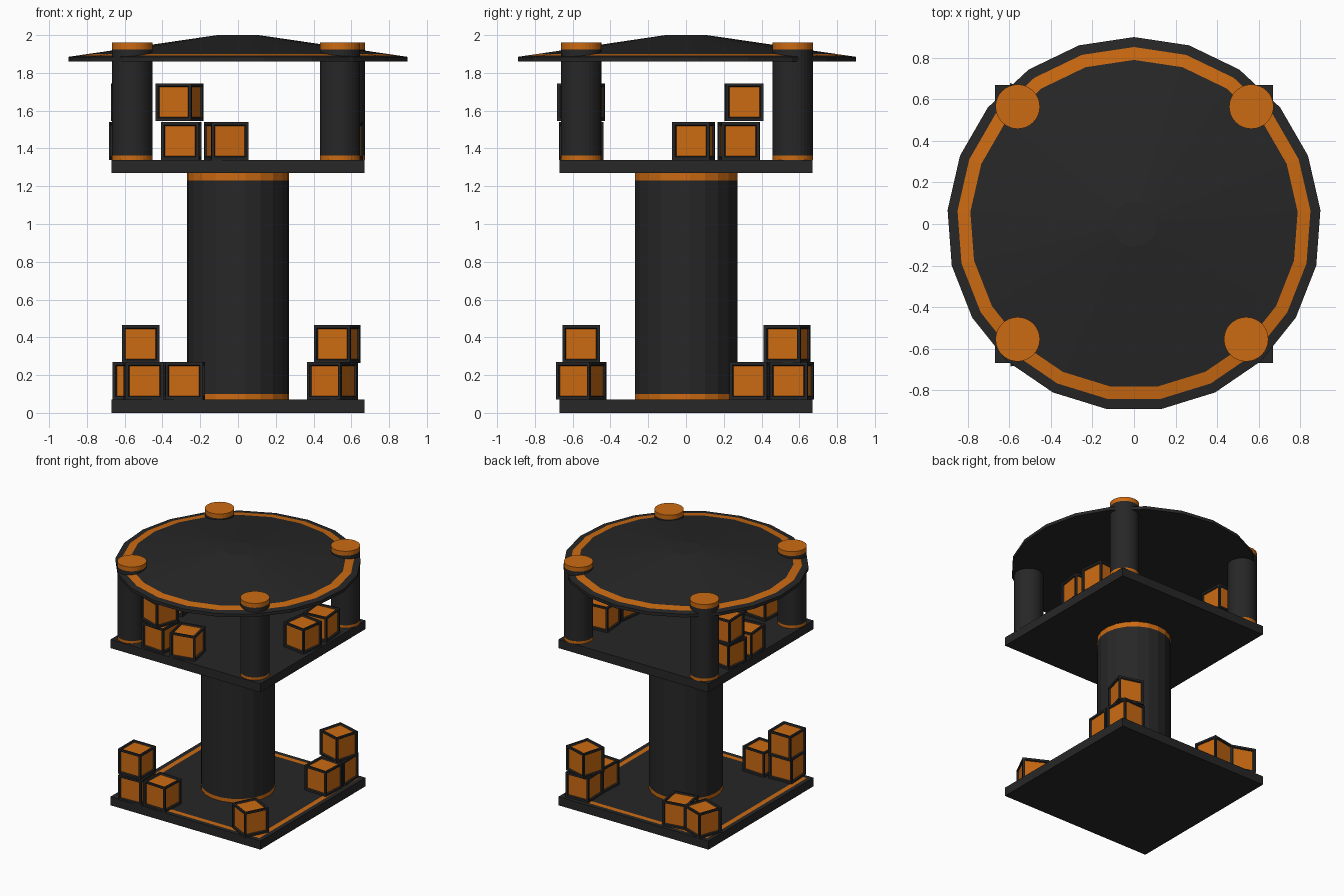
import bpy, bmesh, math
from mathutils import Matrix

if "Cube" in bpy.data.objects:
    bpy.data.objects.remove(bpy.data.objects["Cube"])


def material(name, color):
    m = bpy.data.materials.new(name)
    m.diffuse_color = color
    m.use_nodes = True
    m.node_tree.nodes["Principled BSDF"].inputs["Base Color"].default_value = m.diffuse_color
    return m


MATS = [material("charcoal", (0.02, 0.02, 0.02, 1)), material("orange", (0.6, 0.145, 0.006, 1))]


def to_mesh(name, bm):
    bmesh.ops.recalc_face_normals(bm, faces=bm.faces[:])
    me = bpy.data.meshes.new(name)
    bm.to_mesh(me)
    bm.free()
    for m in MATS:
        me.materials.append(m)
    return me


def place(name, me, loc=(0, 0, 0), turn=0):
    ob = bpy.data.objects.new(name, me)
    ob.location = loc
    ob.rotation_euler.z = math.radians(turn)
    bpy.context.collection.objects.link(ob)
    return ob


def lathe(name, profile, bands, sides, loc=(0, 0, 0), cap_mat=0):
    """Turn (radius, z) points, bottom to top; bands lists the orange segments."""
    bm = bmesh.new()
    rings = []
    for r, z in profile:
        angles = [math.pi / 2 + i * math.tau / sides for i in range(sides)]
        rings.append([bm.verts.new((r * math.cos(a), r * math.sin(a), z)) for a in angles])
    for k, (lo, hi) in enumerate(zip(rings, rings[1:])):
        for i in range(sides):
            j = (i + 1) % sides
            f = bm.faces.new((lo[i], lo[j], hi[j], hi[i]))
            f.material_index = int(k in bands)
    bm.faces.new(rings[0][::-1])
    bm.faces.new(rings[-1]).material_index = cap_mat
    return place(name, to_mesh(name, bm), loc)


def slab(name, z0, z1, stripe):
    bm = bmesh.new()
    bmesh.ops.create_cube(bm, size=1, matrix=Matrix.Translation((0, 0, (z0 + z1) / 2))
                          @ Matrix.Diagonal((1.34, 1.34, z1 - z0, 1)))
    if stripe:
        top = max(bm.faces, key=lambda f: f.calc_center_median().z)
        bmesh.ops.inset_region(bm, faces=[top], thickness=0.05)
        ring = bmesh.ops.inset_region(bm, faces=[top], thickness=0.055)["faces"]
        for f in ring:
            f.material_index = 1
    return place(name, to_mesh(name, bm))


def crate_mesh():
    bm = bmesh.new()
    bmesh.ops.create_cube(bm, size=0.2)
    panels = bm.faces[:]
    bmesh.ops.inset_individual(bm, faces=panels, thickness=0.022)
    bmesh.ops.inset_individual(bm, faces=panels, thickness=0.007, depth=-0.01)
    for f in panels:
        f.material_index = 1
    return to_mesh("crate", bm)


# Platforms and central column
slab("base_platform", 0, 0.07, True)
slab("upper_platform", 1.27, 1.34, False)
lathe("central_column", [(0.272, 0.07), (0.272, 0.1), (0.272, 1.23), (0.272, 1.27)], {0, 2}, 21)

# Corner pillars poking through the roof
for i, (x, y) in enumerate([(-0.56, -0.555), (0.54, -0.555), (0.565, 0.565), (-0.56, 0.565)]):
    lathe(f"roof_pillar_{i + 1}", [(0.107, 1.34), (0.107, 1.362), (0.107, 1.925), (0.107, 1.96)],
          {0, 2}, 32, (x, y, 0), cap_mat=1)

# Shallow conical roof with an orange ring
lathe("roof", [(0.9, 1.86), (0.9, 1.885), (0.852, 1.892), (0.79, 1.901), (0.11, 2.0)], {2}, 21)

# Crates: x, y, z centre, turn in degrees
CRATES = [
    (-0.50, -0.58, 0.17, 3), (-0.28, -0.565, 0.17, -3), (-0.515, -0.555, 0.365, 0),
    (0.50, -0.555, 0.17, -27),
    (0.53, 0.335, 0.17, -3), (0.53, 0.54, 0.17, 2), (0.525, 0.535, 0.365, -16),
    (-0.535, 0.55, 0.17, -20), (-0.32, 0.53, 0.17, 10),
    (-0.30, -0.555, 1.44, -4), (-0.062, -0.555, 1.44, 12), (-0.31, -0.555, 1.645, -19),
    (0.55, 0.04, 1.44, -8), (0.55, 0.28, 1.44, 5),
    (-0.57, 0.04, 1.44, 5), (-0.57, 0.28, 1.44, -8), (-0.57, 0.307, 1.645, 2),
]
crate = crate_mesh()
for i, (x, y, z, turn) in enumerate(CRATES):
    place(f"crate_{i + 1}", crate, (x, y, z), turn)
